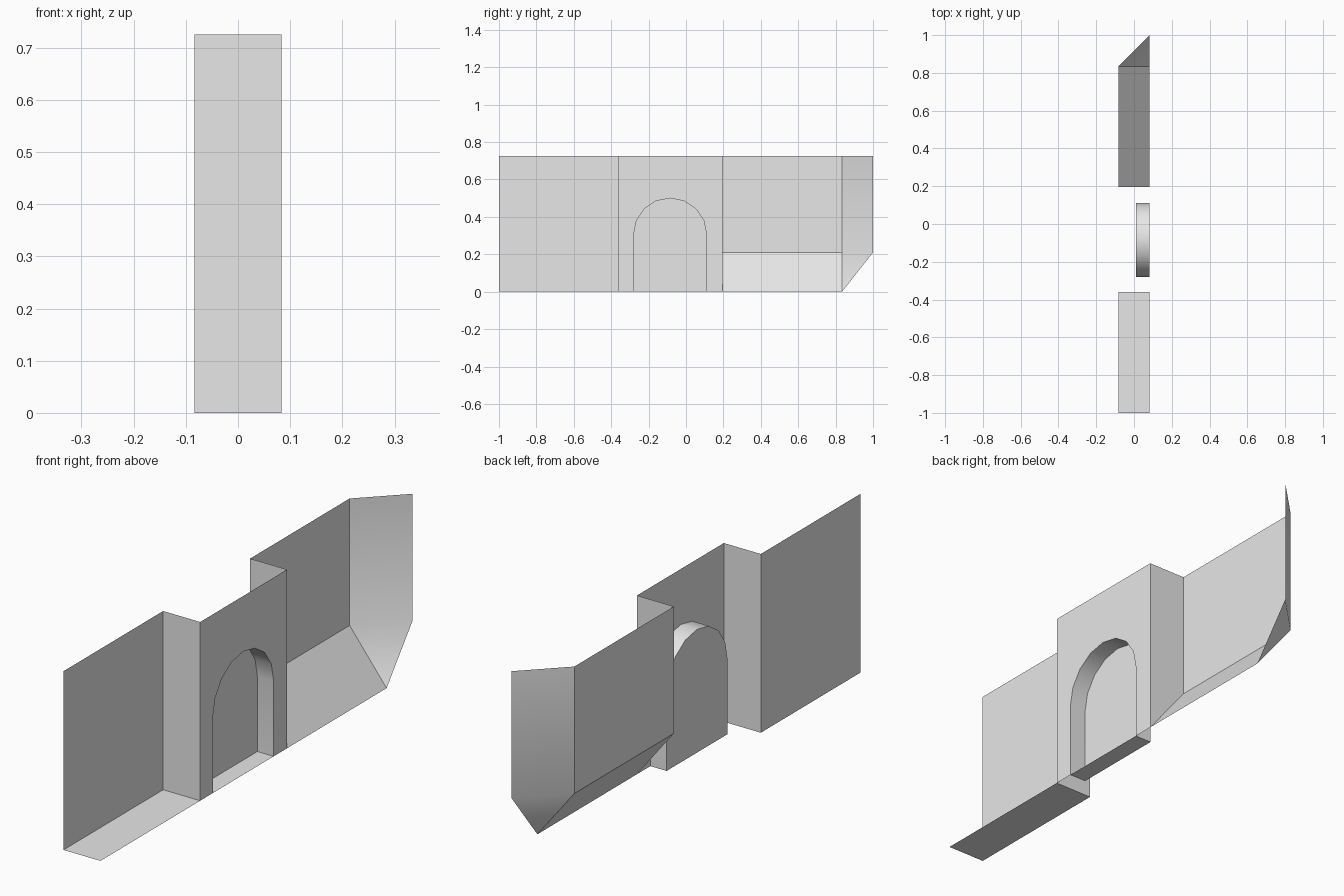
import bpy, bmesh, math

if "Cube" in bpy.data.objects:
    bpy.data.objects.remove(bpy.data.objects["Cube"])

# Main dimensions
BACK, FRONT, NICHE = -0.083, 0.083, 0.01     # x planes
TOP, SLOPE_TOP = 0.725, 0.21                 # heights
Y0, Y1, Y2, Y3, Y4 = -1.0, -0.361, 0.196, 0.834, 1.0
ARCH_Y, ARCH_R, SPRING = -0.085, 0.195, 0.305

stone = bpy.data.materials.new("plain light grey")
stone.diffuse_color = (0.8, 0.8, 0.8, 1)
stone.use_nodes = True
stone.node_tree.nodes["Principled BSDF"].inputs["Base Color"].default_value = stone.diffuse_color


def sheet(name, *faces):
    """Open surface made of polygons, smoothed only over shallow angles."""
    bm = bmesh.new()
    for face in faces:
        bm.faces.new([bm.verts.new(p) for p in face])
    bmesh.ops.remove_doubles(bm, verts=bm.verts, dist=1e-5)
    mesh = bpy.data.meshes.new(name)
    bm.to_mesh(mesh)
    bm.free()
    mesh.materials.append(stone)
    ob = bpy.data.objects.new(name, mesh)
    bpy.context.collection.objects.link(ob)
    bpy.ops.object.select_all(action='DESELECT')
    ob.select_set(True)
    bpy.context.view_layer.objects.active = ob
    bpy.ops.object.shade_smooth_by_angle(angle=math.radians(35))
    return ob


def wall(x, ya, yb, za=0.0):
    return [(x, ya, za), (x, yb, za), (x, yb, TOP), (x, ya, TOP)]


# Left bay: recessed wall, flat ledge and return to the doorway block
sheet("left_bay",
      wall(BACK, Y0, Y1),
      [(BACK, Y0, 0), (FRONT, Y0, 0), (FRONT, Y1, 0), (BACK, Y1, 0)],
      [(FRONT, Y1, 0), (FRONT, Y1, TOP), (BACK, Y1, TOP), (BACK, Y1, 0)])

# Arch outline, from right foot over the crown to left foot
arch = [(ARCH_Y + ARCH_R, 0)]
arch += [(ARCH_Y + ARCH_R * math.cos(math.pi * i / 8),
          SPRING + ARCH_R * math.sin(math.pi * i / 8)) for i in range(9)]
arch += [(ARCH_Y - ARCH_R, 0)]

# Doorway block front with the arch cut out
outline = [(Y2, 0), (Y2, TOP), (Y1, TOP), (Y1, 0)] + arch[::-1]
sheet("doorway_front", [(FRONT, y, z) for y, z in outline])

# Arched niche: back panel, curved reveal and threshold
sides = [[(FRONT, *a), (FRONT, *b), (NICHE, *b), (NICHE, *a)]
         for a, b in zip(arch, arch[1:])]
sill = [(NICHE, arch[-1][0], 0), (FRONT, arch[-1][0], 0),
        (FRONT, arch[0][0], 0), (NICHE, arch[0][0], 0)]
sheet("arched_niche", [(NICHE, y, z) for y, z in arch], sill, *sides)

# Right bay: return, recessed wall, sloped base and splayed end
W, P, E = (BACK, Y3, SLOPE_TOP), (FRONT, Y3, 0), (FRONT, Y4, SLOPE_TOP)
sheet("right_bay",
      [(FRONT, Y2, 0), (BACK, Y2, SLOPE_TOP), (BACK, Y2, TOP), (FRONT, Y2, TOP)],
      wall(BACK, Y2, Y3, SLOPE_TOP),
      [(BACK, Y2, SLOPE_TOP), (FRONT, Y2, 0), P, W],
      [W, E, (FRONT, Y4, TOP), (BACK, Y3, TOP)],
      [W, P, E])

# Point every recessed bay surface outward: fix the doorway front only
for name in ("doorway_front", "right_bay", "left_bay", "arched_niche"):
    for poly in bpy.data.objects[name].data.polygons:
        if abs(poly.normal.x) > 0.9 and poly.normal.x < 0:
            poly.flip()
